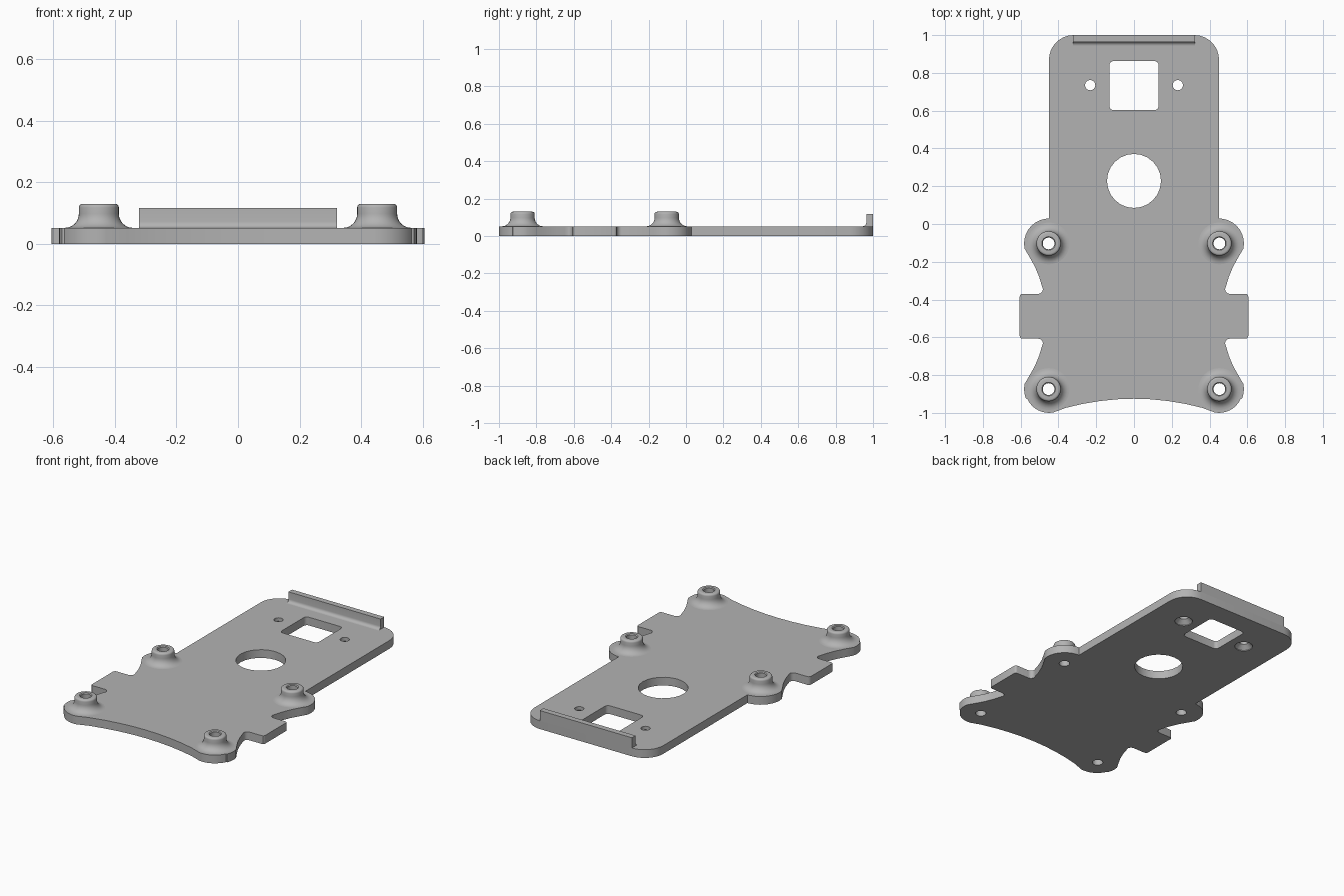
import bpy, bmesh, math
from math import cos, sin, radians, pi

if "Cube" in bpy.data.objects:
    bpy.data.objects.remove(bpy.data.objects["Cube"])

T = 0.052                      # plate thickness
BOSS_Y = (-0.103, -0.874)
MID = sum(BOSS_Y) / 2          # the lower body mirrors about this y

grey = bpy.data.materials.new("plain_grey")
grey.diffuse_color = (0.45, 0.45, 0.45, 1)
grey.use_nodes = True
grey.node_tree.nodes["Principled BSDF"].inputs["Base Color"].default_value = grey.diffuse_color


def finish(name, bm):
    bmesh.ops.recalc_face_normals(bm, faces=bm.faces)
    me = bpy.data.meshes.new(name)
    bm.to_mesh(me)
    bm.free()
    ob = bpy.data.objects.new(name, me)
    bpy.context.collection.objects.link(ob)
    me.materials.append(grey)
    return ob


def arc(cx, cy, r, a0, a1, n):
    return [(cx + r * cos(radians(a0 + (a1 - a0) * i / n)),
             cy + r * sin(radians(a0 + (a1 - a0) * i / n))) for i in range(n + 1)]


def prism(name, pts, z0, z1):
    bm = bmesh.new()
    f = bm.faces.new([bm.verts.new((x, y, z0)) for x, y in pts])
    ext = bmesh.ops.extrude_face_region(bm, geom=[f])
    for v in ext["geom"]:
        if isinstance(v, bmesh.types.BMVert):
            v.co.z = z1
    return finish(name, bm)


def lathe(name, profile, x, y, n=32, closed=False):
    bm = bmesh.new()
    rings = [[bm.verts.new((x + r * cos(2 * pi * i / n), y + r * sin(2 * pi * i / n), z))
              for i in range(n)] for r, z in profile]
    for a, b in zip(rings, rings[1:]):
        for i in range(n):
            j = (i + 1) % n
            bm.faces.new((a[i], a[j], b[j], b[i]))
    if closed:
        bm.faces.new(rings[0])
        bm.faces.new(rings[-1])
    return finish(name, bm)


def smooth(ob, angle=35):
    bpy.ops.object.select_all(action='DESELECT')
    ob.select_set(True)
    bpy.context.view_layer.objects.active = ob
    bpy.ops.object.shade_smooth_by_angle(angle=radians(angle))


# Right half of the outline, top to bottom
upper = arc(0.32, 0.87, 0.13, 90, 0, 8)
waist = [(0.45, 0.03)]
waist += arc(0.45, BOSS_Y[0], 0.132, 80, -12, 8)
waist += [(0.553, -0.175), (0.525, -0.225), (0.502, -0.28), (0.487, -0.33)]
waist += arc(0.507, -0.345, 0.025, 180, 270, 4)
waist += arc(0.59, -0.385, 0.015, 90, 0, 3)
lower = [(x, 2 * MID - y) for x, y in reversed(waist)]
lower = [p for p in lower if not (p[1] < -0.93 and p[0] < 0.56)]
lower += arc(0.45, BOSS_Y[1], 0.126, -25, -100, 8)
# shallow concave curve along the front edge
front = [(x, -0.925 - 0.37 * x * x) for x in (0.36, 0.27, 0.18, 0.09)]
right = upper + waist + lower + front
outline = right + [(0, -0.925)] + [(-x, y) for x, y in reversed(right)]
plate = prism("base_plate", outline, 0, T)

# Openings: large round, rounded square, boss holes, countersunk screw holes
w, c, r = 0.13, 0.733, 0.022
square = []
for sx, sy, a in ((1, 1, 0), (-1, 1, 90), (-1, -1, 180), (1, -1, 270)):
    square += arc(sx * (w - r), c + sy * (w - r), r, a, a + 90, 4)
cutters = [prism("square_cutter", square, -0.1, 0.2),
           lathe("round_cutter", [(0.143, -0.1), (0.143, 0.2)], 0, 0.228, 24, True)]
for s in (-1, 1):
    cutters.append(lathe("screw_cutter", [(0.053, -0.1), (0.053, 0.004), (0.027, 0.03),
                                          (0.027, 0.2)], s * 0.232, 0.735, 24, True))
    for y in BOSS_Y:
        cutters.append(lathe("boss_hole_cutter", [(0.031, -0.1), (0.031, 0.2)],
                             s * 0.452, y, 32, True))
bpy.context.view_layer.objects.active = plate
for cut in cutters:
    cut.hide_render = True
    m = plate.modifiers.new("cut", 'BOOLEAN')
    m.operation, m.solver, m.object = 'DIFFERENCE', 'EXACT', cut
    bpy.ops.object.modifier_apply(modifier=m.name)
for cut in cutters:
    bpy.data.objects.remove(cut)
smooth(plate, 30)

# Hollow standoffs with flared foot and rounded rim
profile = arc(0.111, T + 0.046, 0.046, 270, 180, 8)
profile += arc(0.053, 0.118, 0.012, 0, 90, 4)
profile += [(0.036, 0.13), (0.031, 0.125), (0.031, T)]
for s in (-1, 1):
    for y in BOSS_Y:
        smooth(lathe("standoff", profile, s * 0.452, y))

# Raised lip at the back edge, filleted on its inner side
sec = [(1.0, T), (1.0, 0.117), (0.964, 0.117)] + arc(0.944, T + 0.02, 0.02, 0, -90, 5)
bm = bmesh.new()
ends = [[bm.verts.new((x, y, z)) for y, z in sec] for x in (-0.322, 0.322)]
for i in range(len(sec)):
    j = (i + 1) % len(sec)
    bm.faces.new((ends[0][i], ends[0][j], ends[1][j], ends[1][i]))
for e in ends:
    bm.faces.new(e)
smooth(finish("back_lip", bm))
